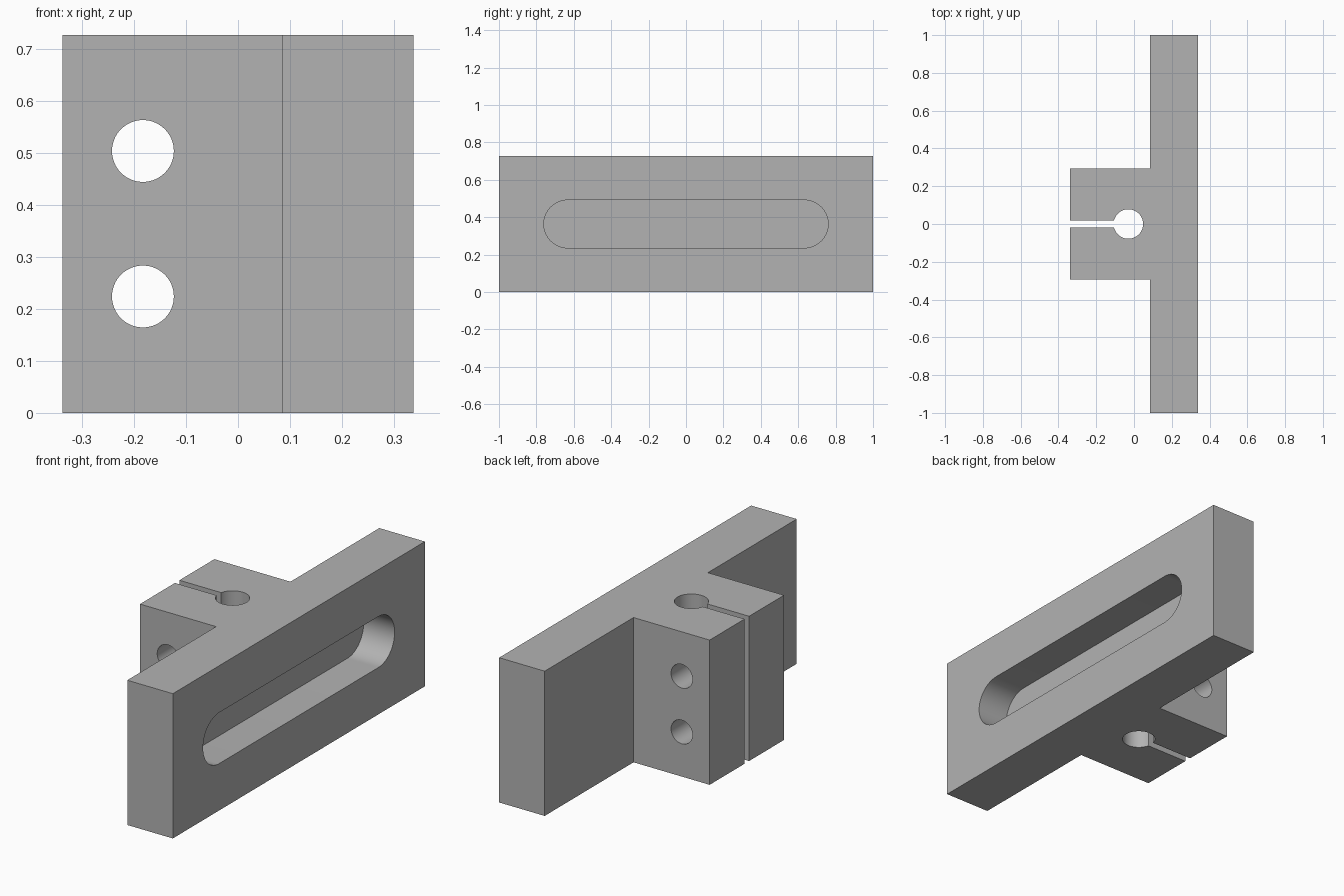
import bpy
import bmesh
from math import sin, cos, pi, asin
from mathutils import Matrix, Vector

if "Cube" in bpy.data.objects:
    bpy.data.objects.remove(bpy.data.objects["Cube"], do_unlink=True)

HEIGHT = 0.727
X_BACK, X_STEP, X_FACE = -0.338, 0.085, 0.338
CLAMP_Y = 0.295
BORE_X, BORE_R = -0.03, 0.078
SLIT = 0.018
HOLE_X, HOLE_R = -0.183, 0.0595
SLOT_R, SLOT_END, SLOT_DEPTH = 0.128, 0.76, 0.172

grey = bpy.data.materials.new("plain grey")
grey.use_nodes = True
grey.diffuse_color = (0.45, 0.45, 0.45, 1)
grey.node_tree.nodes["Principled BSDF"].inputs["Base Color"].default_value = grey.diffuse_color


def arc(cx, cy, r, start, end, steps):
    """Points along a circular arc."""
    angles = [start + (end - start) * i / steps for i in range(steps + 1)]
    return [(cx + r * cos(a), cy + r * sin(a)) for a in angles]


def extrude(name, outline, depth, matrix=Matrix()):
    """Solid made by extruding a closed outline along its local z."""
    bm = bmesh.new()
    face = bm.faces.new([bm.verts.new((x, y, 0)) for x, y in outline])
    top = bmesh.ops.extrude_face_region(bm, geom=[face])["geom"]
    bmesh.ops.translate(bm, vec=Vector((0, 0, depth)),
                        verts=[v for v in top if isinstance(v, bmesh.types.BMVert)])
    bmesh.ops.transform(bm, matrix=matrix, verts=bm.verts)
    bmesh.ops.recalc_face_normals(bm, faces=bm.faces)
    mesh = bpy.data.meshes.new(name)
    bm.to_mesh(mesh)
    bm.free()
    mesh.materials.append(grey)
    obj = bpy.data.objects.new(name, mesh)
    bpy.context.collection.objects.link(obj)
    return obj


# T-shaped bracket with a keyhole bore and clamping slit
gap = asin(SLIT / BORE_R)
keyhole = arc(BORE_X, 0, BORE_R, pi - gap, gap - pi, 64)
outline = [(X_BACK, SLIT), *keyhole, (X_BACK, -SLIT), (X_BACK, -CLAMP_Y),
           (X_STEP, -CLAMP_Y), (X_STEP, -1), (X_FACE, -1),
           (X_FACE, 1), (X_STEP, 1), (X_STEP, CLAMP_Y), (X_BACK, CLAMP_Y)]
bracket = extrude("clamp_bracket", outline, HEIGHT)

# Clamping bolt holes, running front to back
cutters = []
circle = arc(0, 0, HOLE_R, 0, 2 * pi, 64)[:-1]
for name, z in (("lower_hole_cutter", 0.224), ("upper_hole_cutter", 0.504)):
    place = Matrix.Translation((HOLE_X, 0.5, z)) @ Matrix.Rotation(pi / 2, 4, "X")
    cutters.append(extrude(name, circle, 1, place))

# Blind rounded pocket in the plate face
c = SLOT_END - SLOT_R
stadium = arc(c, 0, SLOT_R, -pi / 2, pi / 2, 32) + arc(-c, 0, SLOT_R, pi / 2, 3 * pi / 2, 32)
axes = Matrix(((0, 0, 1, 0), (1, 0, 0, 0), (0, 1, 0, 0), (0, 0, 0, 1)))
place = Matrix.Translation((X_FACE - SLOT_DEPTH, 0, HEIGHT / 2)) @ axes
cutters.append(extrude("pocket_cutter", stadium, 0.4, place))

# Cut the openings and apply
bpy.ops.object.select_all(action="DESELECT")
bpy.context.view_layer.objects.active = bracket
bracket.select_set(True)
for cutter in cutters:
    cutter.hide_render = True
    mod = bracket.modifiers.new(cutter.name, "BOOLEAN")
    mod.operation = "DIFFERENCE"
    mod.solver = "EXACT"
    mod.object = cutter
    bpy.ops.object.modifier_apply(modifier=mod.name)
    bpy.data.objects.remove(cutter, do_unlink=True)

bpy.ops.object.shade_smooth_by_angle(angle=pi / 6)
